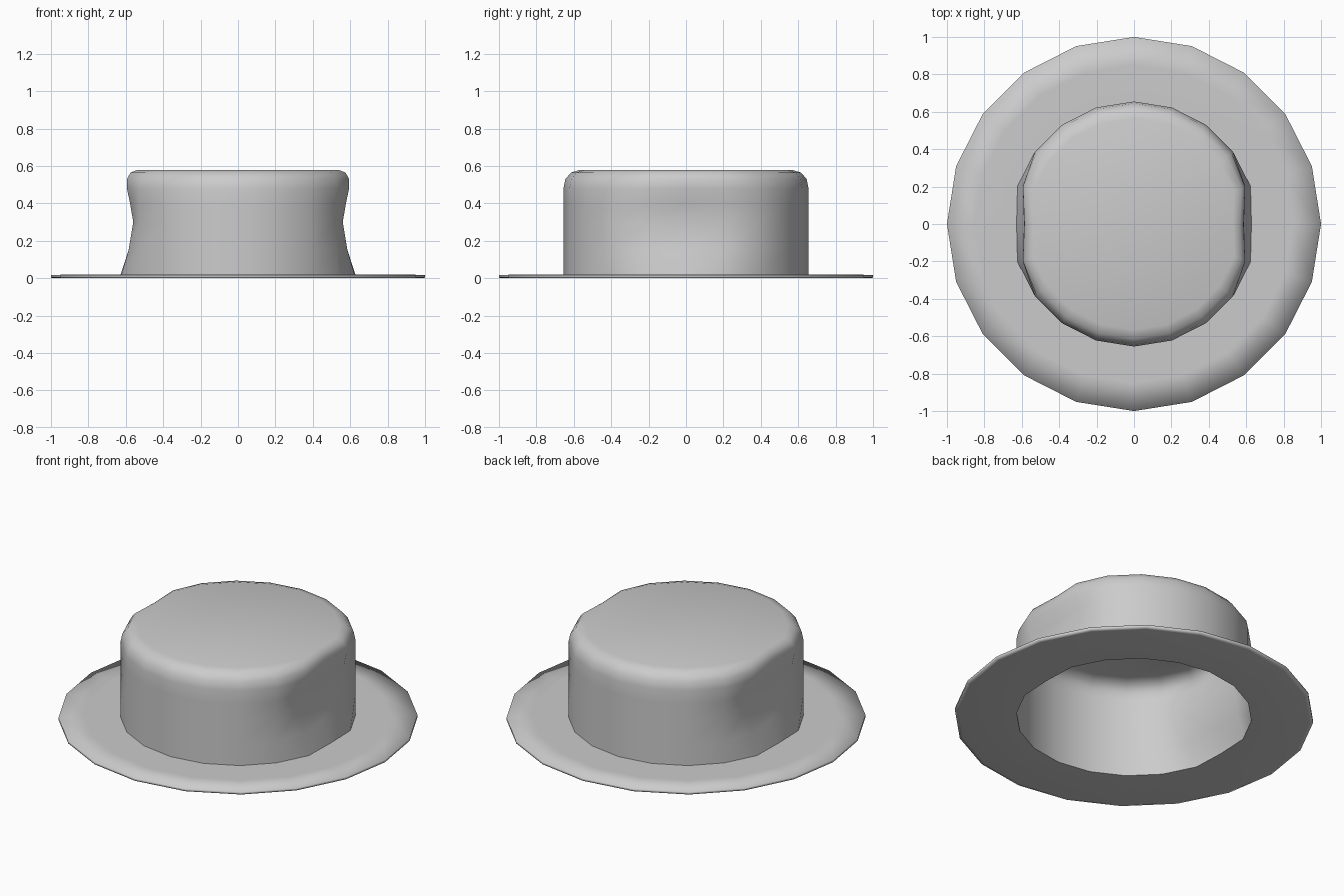
import bpy, bmesh
from math import cos, sin, pi

if "Cube" in bpy.data.objects:
    bpy.data.objects.remove(bpy.data.objects["Cube"])

N = 20  # sides of every ring


def finish(bm, name, angle):
    bmesh.ops.recalc_face_normals(bm, faces=bm.faces)
    me = bpy.data.meshes.new(name)
    bm.to_mesh(me)
    bm.free()
    ob = bpy.data.objects.new(name, me)
    bpy.context.collection.objects.link(ob)
    bpy.ops.object.select_all(action='DESELECT')
    ob.select_set(True)
    bpy.context.view_layer.objects.active = ob
    bpy.ops.object.shade_smooth_by_angle(angle=angle)
    return ob


def ring(bm, r, z, side=9, mid=9):
    # side / mid limit |x| of the columns next to / on the x axis (the pinch)
    verts = []
    for i in range(N):
        x, y = r * cos(2 * pi * i / N), r * sin(2 * pi * i / N)
        k = i % (N // 2)
        lim = mid if k == 0 else side if k in (1, N // 2 - 1) else 9
        verts.append(bm.verts.new((max(-lim, min(lim, x)), y, z)))
    return verts


def bridge(bm, a, b):
    for i in range(N):
        j = (i + 1) % N
        bm.faces.new((a[i], a[j], b[j], b[i]))


# crown: open-bottomed single shell, pinched at left and right
profile = [(.655, 0, .625, .632), (.655, .02, .623, .628), (.655, .15, .585, .58),
           (.655, .30, .56, .555), (.655, .40, .577, .572), (.655, .48, .594, .588),
           (.645, .53, .594, .586), (.615, .565, .575, .567), (.565, .58, .537, .53)]
bm = bmesh.new()
rows = [ring(bm, *p) for p in profile]
for a, b in zip(rows, rows[1:]):
    bridge(bm, a, b)
bm.faces.new(rows[-1])
finish(bm, "crown", pi / 3)

# brim: thin flat annulus with a softly shaded outer edge
bm = bmesh.new()
rows = [ring(bm, .655, 0, .625, .632), ring(bm, .98, 0), ring(bm, 1, .003), ring(bm, 1, .018),
        ring(bm, .85, .02), ring(bm, .655, .02, .623, .628)]
for a, b in zip(rows, rows[1:]):
    bridge(bm, a, b)
finish(bm, "brim", pi / 1.8)
